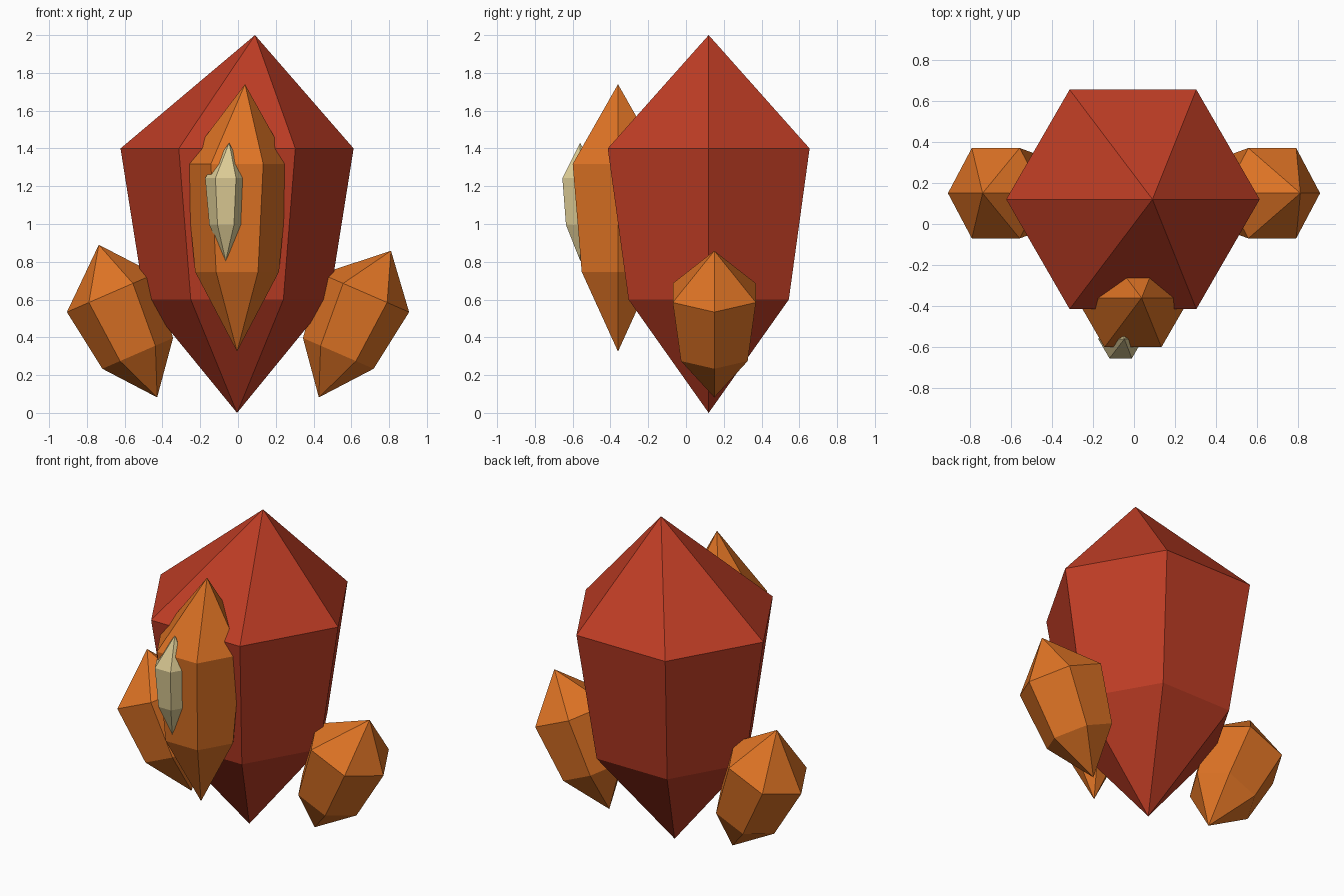
import bpy, bmesh, math
from mathutils import Vector

if "Cube" in bpy.data.objects:
    bpy.data.objects.remove(bpy.data.objects["Cube"])


def material(name, rgb):
    m = bpy.data.materials.new(name)
    m.diffuse_color = (*rgb, 1)
    m.use_nodes = True
    m.node_tree.nodes["Principled BSDF"].inputs["Base Color"].default_value = m.diffuse_color
    return m


red = material("deep red", (0.515, 0.046, 0.018))
amber = material("amber orange", (0.73, 0.172, 0.018))
cream = material("pale cream", (0.72, 0.60, 0.30))


def crystal(name, mat, bottom, lower, r_low, upper, r_up, top, tilt=0.0):
    """Six-sided crystal: point, two hexagon rings leaning in the xz plane, point."""
    bm = bmesh.new()
    u = Vector((math.cos(tilt), 0, -math.sin(tilt)))
    v = Vector((0, 1, 0))

    def ring(centre, r):
        angles = [i * math.pi / 3 for i in range(6)]
        return [bm.verts.new(Vector(centre) + r * (math.cos(a) * u + math.sin(a) * v))
                for a in angles]

    low, up = ring(lower, r_low), ring(upper, r_up)
    tail, tip = bm.verts.new(bottom), bm.verts.new(top)
    for i in range(6):
        j = (i + 1) % 6
        bm.faces.new((tail, low[j], low[i]))
        bm.faces.new((low[i], low[j], up[j], up[i]))
        bm.faces.new((up[i], up[j], tip))
    bmesh.ops.recalc_face_normals(bm, faces=bm.faces)
    mesh = bpy.data.meshes.new(name)
    bm.to_mesh(mesh)
    bm.free()
    mesh.materials.append(mat)
    bpy.context.collection.objects.link(bpy.data.objects.new(name, mesh))


# Large central crystal
crystal("main_crystal", red, (-0.005, 0.12, 0), (-0.005, 0.12, 0.6), 0.49,
        (-0.005, 0.12, 1.4), 0.617, (0.09, 0.12, 2.0))

# Upright crystal on the front face
crystal("front_crystal", amber, (-0.005, -0.36, 0.325), (-0.005, -0.36, 0.747), 0.222,
        (-0.005, -0.36, 1.318), 0.277, (0.037, -0.36, 1.74))

# Small pale crystal in front
crystal("small_crystal", cream, (-0.065, -0.56, 0.805), (-0.065, -0.56, 0.995), 0.087,
        (-0.065, -0.56, 1.243), 0.109, (-0.047, -0.56, 1.43))

# Leaning crystals on both sides, with slightly different tips
for side, s, tip in (("right", 1, (0.81, 0.15, 0.858)), ("left", -1, (-0.737, 0.15, 0.89))):
    crystal(side + "_crystal", amber, (s * 0.428, 0.15, 0.082), (s * 0.531, 0.15, 0.315), 0.204,
            (s * 0.673, 0.15, 0.635), 0.254, tip, s * math.radians(23.5))
